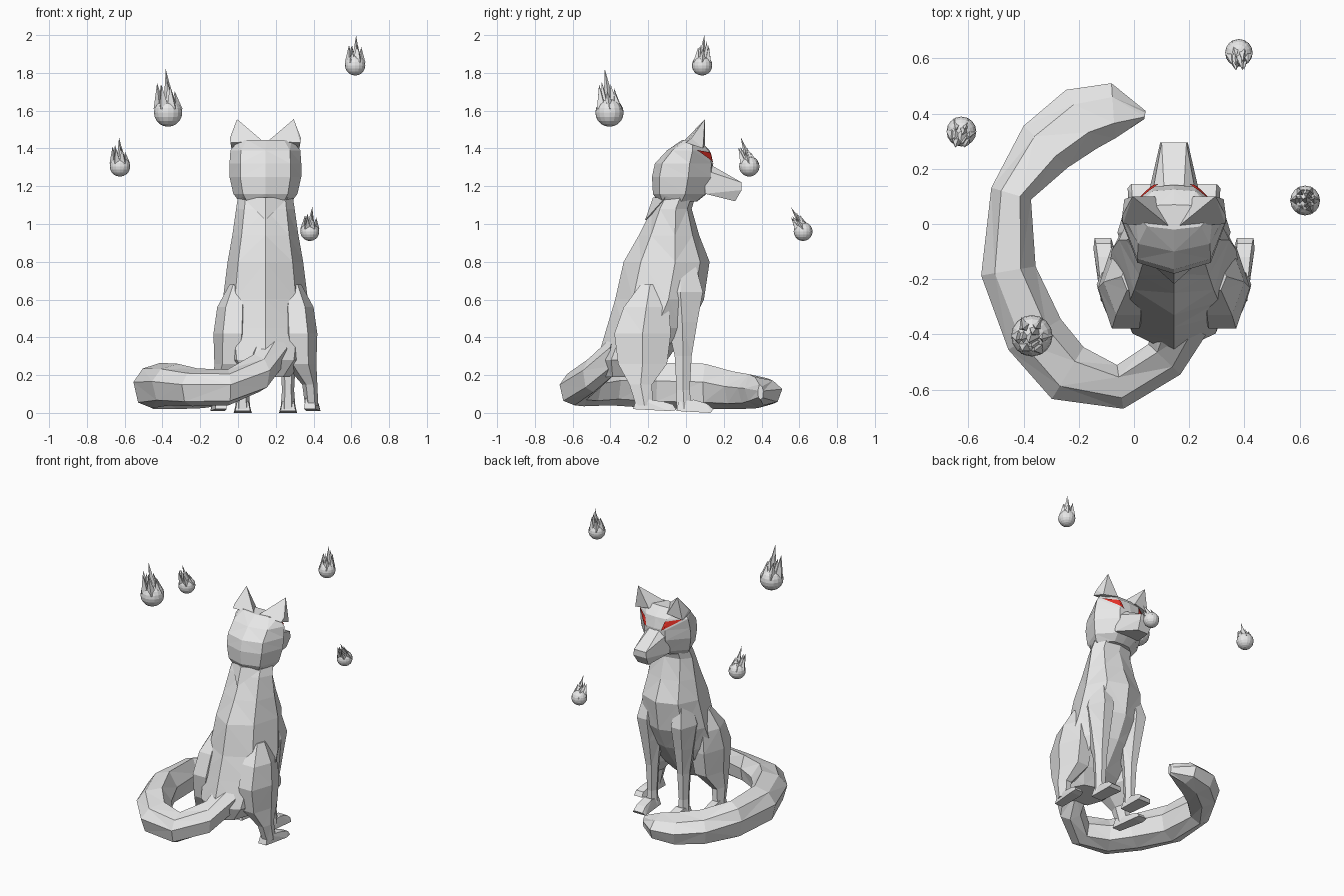
import bpy, bmesh, math, random
from mathutils import Vector
from mathutils.bvhtree import BVHTree

random.seed(4)
cube = bpy.data.objects.get("Cube")
if cube:
    bpy.data.objects.remove(cube)

CX = 0.145  # middle of the animal


def material(name, rgb):
    m = bpy.data.materials.new(name)
    m.use_nodes = True
    m.diffuse_color = (*rgb, 1)
    m.node_tree.nodes["Principled BSDF"].inputs["Base Color"].default_value = (*rgb, 1)
    return m


GREY = material("light grey", (0.8, 0.8, 0.8))
RED = material("eye red", (0.8, 0.03, 0.02))


def finish(bm, name, mat=GREY):
    bmesh.ops.recalc_face_normals(bm, faces=bm.faces)
    mesh = bpy.data.meshes.new(name)
    bm.to_mesh(mesh)
    bm.free()
    mesh.materials.append(mat)
    ob = bpy.data.objects.new(name, mesh)
    bpy.context.collection.objects.link(ob)
    return ob


def loft(name, rings):
    """Skin a closed tube through rings of points."""
    bm = bmesh.new()
    loops = [[bm.verts.new(p) for p in r] for r in rings]
    n = len(loops[0])
    for a, b in zip(loops, loops[1:]):
        for i in range(n):
            j = (i + 1) % n
            bm.faces.new((a[i], a[j], b[j], b[i]))
    bm.faces.new(loops[0])
    bm.faces.new(loops[-1])
    bmesh.ops.triangulate(bm, faces=bm.faces)
    return finish(bm, name)


def hull(name, points, side=1):
    bm = bmesh.new()
    for x, y, z in points:
        bm.verts.new((CX + side * x, y, z))
    bmesh.ops.convex_hull(bm, input=bm.verts)
    return finish(bm, name)


def body_ring(z, back, front, half, shape):
    mid, depth = (back + front) / 2, (front - back) / 2
    pts = shape + [(-x, y) for x, y in reversed(shape) if x]
    return [(CX + half * x, mid + depth * y, z) for x, y in pts]


def limb(name, side, rows):
    """Hexagonal tube: z, y, depth, width, offset from the middle."""
    rings = []
    for z, y, dy, dx, off in rows:
        rings.append([(CX + side * off + dx * math.cos(k * math.pi / 3),
                       y + dy * math.sin(k * math.pi / 3) * 1.15, z) for k in range(6)])
    return loft(name, rings)


def paw(name, side, off, splay, profile):
    """Profile rows are y, z, half width; the toes swing outward by splay."""
    heel = profile[0][0]
    hull(name, [(off + splay * (y - heel) + s * w, y, z)
                for y, z, w in profile for s in (-1, 1)], side)


# Torso and neck
torso_shape = [(0, 1), (0.68, 0.78), (1, 0.2), (0.72, -0.6), (0, -1)]
torso = [(0.19, -0.44, -0.18, 0.13), (0.28, -0.47, -0.10, 0.21), (0.45, -0.42, 0.02, 0.235),
         (0.60, -0.375, 0.095, 0.225), (0.80, -0.33, 0.125, 0.2), (0.94, -0.25, 0.07, 0.175),
         (1.08, -0.18, 0.03, 0.155), (1.18, -0.13, 0.06, 0.14)]
loft("torso", [body_ring(*r, torso_shape) for r in torso])
hull("neck_tuft", [(-0.12, -0.11, 1.14), (0.12, -0.11, 1.14), (0, -0.175, 1.14),
                   (0, -0.217, 1.02), (0, -0.1, 1.06)])

# Head
head_shape = [(0, 1), (0.42, 0.95), (1, 0.2), (0.7, -0.75), (0, -1)]
head_rows = [(1.12, -0.15, 0.06, 0.14), (1.16, -0.175, 0.11, 0.17), (1.25, -0.18, 0.14, 0.19),
             (1.32, -0.165, 0.142, 0.19), (1.39, -0.10, 0.125, 0.185), (1.445, -0.02, 0.07, 0.14)]
head = loft("head", [body_ring(*r, head_shape) for r in head_rows])

# Snout
snout = []
for s in (-1, 1):
    snout += [(s * 0.08, 0.10, 1.285), (s * 0.095, 0.10, 1.16), (s * 0.045, 0.295, 1.22),
              (s * 0.05, 0.295, 1.18), (s * 0.04, 0.26, 1.12), (s * 0.035, 0.11, 1.325)]
hull("snout", snout)

tree = BVHTree.FromPolygons([v.co.copy() for v in head.data.vertices],
                            [tuple(p.vertices) for p in head.data.polygons])
for side, label in ((1, "left"), (-1, "right")):
    # Ears
    hull("ear_" + label, [(0.185, 0.0, 1.43), (0.188, 0.03, 1.455), (0.18, 0.09, 1.40),
                          (0.015, -0.01, 1.44), (0.07, 0.10, 1.42), (0.15, 0.10, 1.555)], side)

    # Slanted eyes laid onto the face
    bm = bmesh.new()
    bm.faces.new([bm.verts.new((CX + side * x, 1, z))
                  for x, z in ((0.055, 1.315), (0.167, 1.392), (0.075, 1.378))])
    bmesh.ops.subdivide_edges(bm, edges=bm.edges, cuts=5, use_grid_fill=True)
    for v in bm.verts:
        hit = tree.ray_cast(v.co, Vector((0, -1, 0)))[0]
        if hit:
            v.co.y = hit.y + 0.009
    finish(bm, "eye_" + label, RED)

    # Front legs and paws
    limb("front_leg_" + label, side,
         [(0.82, -0.03, 0.07, 0.04, 0.12), (0.64, -0.03, 0.12, 0.075, 0.13),
          (0.48, -0.02, 0.08, 0.06, 0.125), (0.30, -0.015, 0.045, 0.042, 0.12),
          (0.12, -0.015, 0.035, 0.032, 0.12), (0.02, -0.01, 0.04, 0.04, 0.12)])
    paw("front_paw_" + label, side, 0.12, 0,
        [(-0.05, 0.01, 0.04), (-0.04, 0.06, 0.03), (0.04, 0.07, 0.03),
         (0.11, 0.05, 0.032), (0.145, 0.02, 0.035), (0.13, 0, 0.048)])

    # Haunches, hind legs and paws
    limb("haunch_" + label, side,
         [(0.68, -0.19, 0.05, 0.04, 0.15), (0.56, -0.21, 0.12, 0.09, 0.165),
          (0.42, -0.23, 0.15, 0.10, 0.175), (0.26, -0.23, 0.13, 0.085, 0.185),
          (0.15, -0.24, 0.06, 0.04, 0.235), (0.04, -0.22, 0.045, 0.035, 0.245)])
    paw("hind_paw_" + label, side, 0.235, 0.1,
        [(-0.28, 0.02, 0.03), (-0.26, 0.08, 0.025), (-0.12, 0.06, 0.025),
         (-0.07, 0.045, 0.027), (-0.05, 0.015, 0.03), (-0.09, 0.01, 0.038)])

# Tail: x, y, z, half width, half height, with its ridge toward the inside of the curl
tail = [(0.17, -0.36, 0.33, 0.10, 0.11), (0.11, -0.49, 0.21, 0.08, 0.10),
        (-0.05, -0.59, 0.135, 0.08, 0.095), (-0.24, -0.54, 0.135, 0.11, 0.10),
        (-0.36, -0.40, 0.15, 0.11, 0.11), (-0.455, -0.17, 0.145, 0.10, 0.12),
        (-0.445, 0.11, 0.14, 0.075, 0.12), (-0.32, 0.28, 0.12, 0.11, 0.10),
        (-0.19, 0.38, 0.115, 0.12, 0.09), (-0.075, 0.41, 0.115, 0.10, 0.075),
        (0.04, 0.395, 0.11, 0.015, 0.04)]
section = [(1, 0.2), (0.45, 1), (-0.5, 0.75), (-1, 0.15), (-0.75, -0.75), (0, -1), (0.8, -0.7)]
rings = []
for i, (x, y, z, w, h) in enumerate(tail):
    a, b = tail[max(i - 1, 0)], tail[min(i + 1, len(tail) - 1)]
    across = Vector((b[1] - a[1], a[0] - b[0], 0)).normalized()
    rings.append([Vector((x, y, z + h * v)) + across * w * u for u, v in section])
loft("tail", rings)


# Floating flames: a ball with a crown of leaning spikes
def flame(name, centre, r, height, lean):
    centre, lean = Vector(centre), Vector(lean)
    bm = bmesh.new()
    bmesh.ops.create_uvsphere(bm, u_segments=16, v_segments=10, radius=r)
    bmesh.ops.translate(bm, verts=bm.verts, vec=centre)
    spikes = [(0.1, 0, 1.0)]
    spikes += [(0.35, 1 + k * math.tau / 3, random.uniform(0.6, 0.85)) for k in range(3)]
    spikes += [(0.6, k * math.tau / 6, random.uniform(0.45, 0.7)) for k in range(6)]
    for dist, ang, tall in spikes:
        out = Vector((math.cos(ang), math.sin(ang), 0))
        foot = centre + out * r * dist + Vector((0, 0, r * (0.5 - 0.4 * dist)))
        top = centre + out * r * dist + lean * tall + Vector((0, 0, height * tall))
        base = [bm.verts.new(foot + 0.42 * r * Vector((math.cos(ang + t), math.sin(ang + t), 0)))
                for t in (0, math.pi / 2, math.pi, 3 * math.pi / 2)]
        tip = bm.verts.new(top)
        bm.faces.new(base)
        for i in range(4):
            bm.faces.new((base[i], base[(i + 1) % 4], tip))
    finish(bm, name)


flame("large_flame", (-0.37, -0.405, 1.59), 0.075, 0.23, (-0.02, -0.025, 0))
flame("right_flame", (-0.625, 0.335, 1.305), 0.054, 0.155, (-0.01, -0.045, 0))
flame("top_flame", (0.62, 0.085, 1.84), 0.054, 0.16, (0, 0.012, 0))
flame("front_flame", (0.38, 0.62, 0.96), 0.05, 0.13, (0.008, -0.065, 0))
